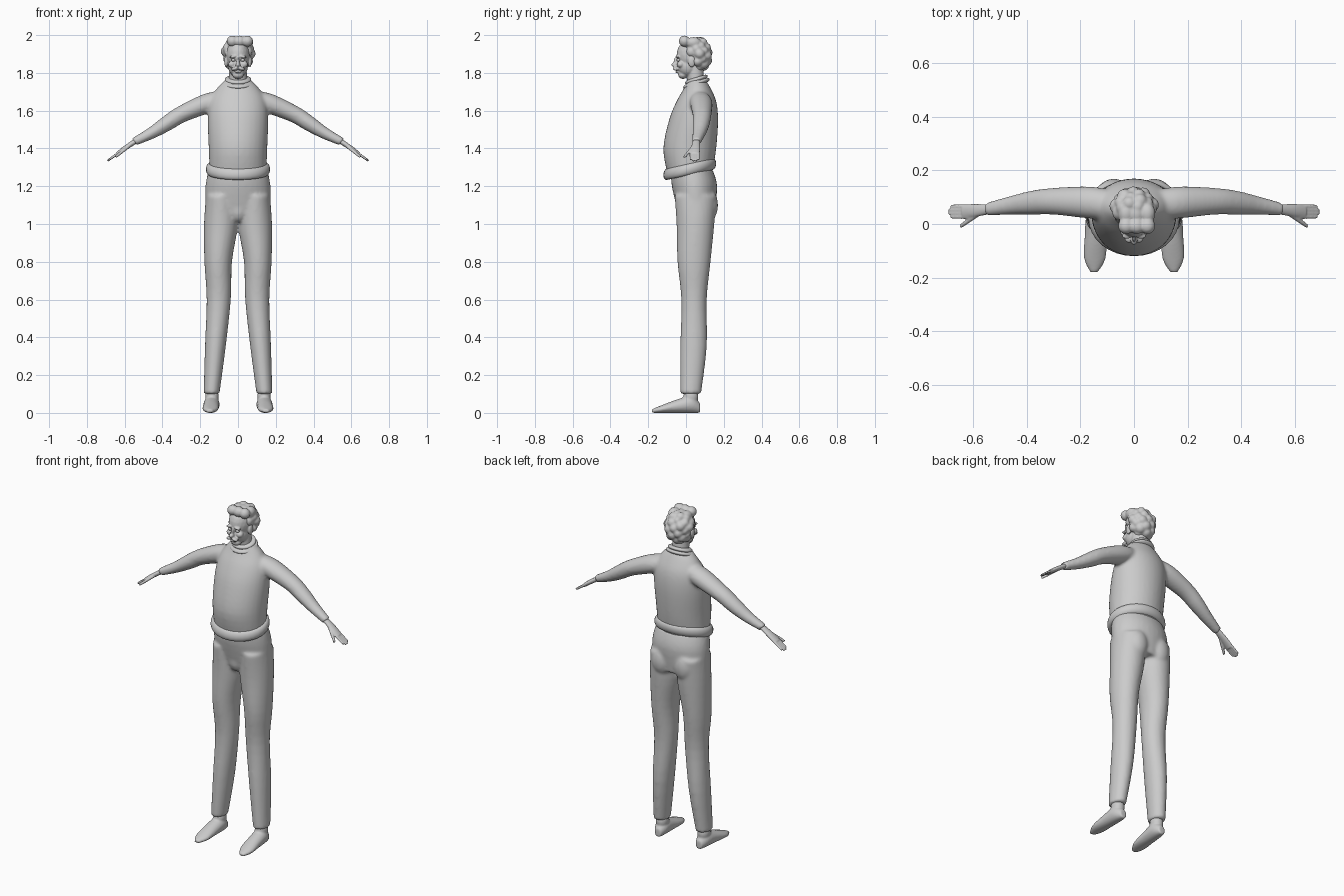
import bpy, bmesh, math, random
from mathutils import Vector, Matrix

cube = bpy.data.objects.get("Cube")
if cube:
    bpy.data.objects.remove(cube, do_unlink=True)

grey = (.6, .6, .6, 1)
clay = bpy.data.materials.new("plain grey")
clay.use_nodes = True
clay.diffuse_color = grey
clay.node_tree.nodes["Principled BSDF"].inputs["Base Color"].default_value = grey

across, depthwise, upright = Vector((1, 0, 0)), Vector((0, 1, 0)), Vector((0, 0, 1))
hand_normal = Vector((.57, 0, .82))
sides = {"left": 1, "right": -1}


def ring(x=0, y=0, z=0, wide=0, deep=0):
    return Vector((x, y, z, wide, deep))


def level(z, width, front, back, x=0):
    """Horizontal cross-section given by its front and back limits."""
    return ring(x, (front + back) / 2, z, width, (back - front) / 2)


def round_ring(x, y, z, size, flat=.9):
    return ring(x, y, z, size, size * flat)


def spline(rings, steps=4):
    """Pass a smooth curve through the given cross-sections."""
    padded = [rings[0], *rings, rings[-1]]
    for a, b, c, d in zip(padded, padded[1:], padded[2:], padded[3:]):
        for step in range(steps):
            t = step / steps
            bend = (2 * a - 5 * b + 4 * c - d) * t + (3 * b - a - 3 * c + d) * t * t
            yield b + (c - a + bend) * t / 2
    yield rings[-1]


def loft(bm, rings, u=across, v=depthwise, side=1, count=32):
    """Skin elliptical rings spanned by u and v; side -1 mirrors them."""
    loops = []
    for x, y, z, wide, deep in spline(rings):
        loop = []
        for i in range(count):
            angle = math.tau * i / count
            p = Vector((x, y, z)) + u * wide * math.cos(angle) + v * deep * math.sin(angle)
            loop.append(bm.verts.new((p.x * side, p.y, p.z)))
        loops.append(loop)
    for low, high in zip(loops, loops[1:]):
        for i in range(count):
            bm.faces.new((low[i - 1], low[i], high[i], high[i - 1]))
    bm.faces.new(loops[0])
    bm.faces.new(loops[-1])


def band(bm, y, z, half_height, width, depth, bulge, slope):
    """Rolled fabric edge, higher at the back."""
    rings = []
    for step in range(-4, 5):
        angle = step * math.pi / 8
        swell = bulge * math.cos(angle)
        rings.append(ring(0, y, z + half_height * math.sin(angle), width + swell, depth + swell))
    loft(bm, rings, v=depthwise + upright * slope)


def blob(bm, x, y, z, size, tilt=0):
    matrix = (Matrix.Translation((x, y, z)) @ Matrix.Rotation(tilt, 4, 'Y')
              @ Matrix.Diagonal((*size, 1)))
    bmesh.ops.create_icosphere(bm, subdivisions=3, radius=1, matrix=matrix)


def finish(bm, name, voxel=0, soften=4):
    """Make the object; a voxel size fuses overlapping pieces into one skin."""
    bmesh.ops.recalc_face_normals(bm, faces=bm.faces)
    for face in bm.faces:
        face.smooth = True
    mesh = bpy.data.meshes.new(name)
    bm.to_mesh(mesh)
    bm.free()
    mesh.materials.append(clay)
    part = bpy.data.objects.new(name, mesh)
    bpy.context.collection.objects.link(part)
    if voxel:
        fuse = part.modifiers.new("Fuse", 'REMESH')
        fuse.mode, fuse.voxel_size, fuse.use_smooth_shade = 'VOXEL', voxel, True
        smooth = part.modifiers.new("Soften", 'SMOOTH')
        smooth.factor, smooth.iterations = .5, soften


# Sweater: torso and sleeves
bm = bmesh.new()
loft(bm, [level(z=1.27, width=.15, front=-.1, back=.14),
          level(z=1.4, width=.155, front=-.12, back=.16),
          level(z=1.55, width=.16, front=-.09, back=.17),
          level(z=1.65, width=.15, front=-.05, back=.16),
          level(z=1.72, width=.11, front=-.01, back=.13),
          level(z=1.77, width=.06, front=.01, back=.1)])
for side in sides.values():
    loft(bm, [round_ring(x=.07, y=.07, z=1.67, size=.05),
              round_ring(x=.16, y=.08, z=1.64, size=.06),
              round_ring(x=.3, y=.085, z=1.58, size=.05),
              round_ring(x=.38, y=.08, z=1.53, size=.045),
              round_ring(x=.46, y=.07, z=1.48, size=.035),
              round_ring(x=.55, y=.055, z=1.435, size=.025)],
         u=depthwise, v=hand_normal, side=side)
finish(bm, "sweater", voxel=.009, soften=6)

# Sweater hem and double collar
bm = bmesh.new()
band(bm, y=.02, z=1.29, half_height=.03, width=.15, depth=.12, bulge=.02, slope=.22)
finish(bm, "sweater_hem")
bm = bmesh.new()
band(bm, y=.055, z=1.745, half_height=.012, width=.06, depth=.05, bulge=.02, slope=.3)
band(bm, y=.055, z=1.765, half_height=.012, width=.05, depth=.04, bulge=.02, slope=.3)
finish(bm, "collar")

# Trousers: hips, seat and legs
bm = bmesh.new()
loft(bm, [level(z=1.29, width=.155, front=-.08, back=.14),
          level(z=1.2, width=.172, front=-.075, back=.165),
          level(z=1.05, width=.172, front=-.04, back=.15)])
blob(bm, x=0, y=-.01, z=1.08, size=(.05, .04, .07))
for side in sides.values():
    blob(bm, x=side * .075, y=.1, z=1.1, size=(.07, .07, .1))
    loft(bm, [level(x=.09, z=1.15, width=.08, front=-.06, back=.16),
              level(x=.09, z=1, width=.09, front=-.05, back=.15),
              level(x=.105, z=.8, width=.073, front=-.045, back=.13),
              level(x=.102, z=.6, width=.064, front=-.025, back=.11),
              level(x=.12, z=.35, width=.055, front=-.03, back=.11),
              level(x=.14, z=.1, width=.042, front=-.03, back=.08)], side=side)
finish(bm, "trousers", voxel=.009, soften=6)


def shoe_ring(y, width, height):
    return ring(.14 - y / 20, y, height / 2, width, height / 2)


def finger(bm, start, end, thick, side):
    """Tapered digit between two points."""
    rings = [round_ring(*start, thick), round_ring(*start.lerp(end, .9), thick * .85),
             round_ring(*end, thick / 2)]
    loft(bm, rings, u=depthwise, v=hand_normal, side=side, count=12)


for label, side in sides.items():
    # Shoe with its ankle
    bm = bmesh.new()
    loft(bm, [shoe_ring(y=.075, width=.02, height=.05),
              shoe_ring(y=.03, width=.04, height=.09),
              shoe_ring(y=-.05, width=.042, height=.07),
              shoe_ring(y=-.13, width=.04, height=.04),
              shoe_ring(y=-.18, width=.015, height=.02)], v=upright, side=side)
    blob(bm, x=side * .138, y=.026, z=.085, size=(.036, .04, .05))
    finish(bm, label + "_shoe", voxel=.006, soften=3)

    # Hand: palm, four fingers and thumb
    bm = bmesh.new()
    loft(bm, [round_ring(x=.53, y=.056, z=1.447, size=.017, flat=.8),
              round_ring(x=.6, y=.05, z=1.4, size=.025, flat=.5),
              round_ring(x=.64, y=.046, z=1.37, size=.026, flat=.4)],
         u=depthwise, v=hand_normal, side=side)
    for index in range(4):
        y = .046 + (index - 1.5) * .013
        reach = .08 - .007 * abs(index - 1.5)
        knuckle = Vector((.615, y, 1.388))
        finger(bm, knuckle, knuckle + Vector((reach, 0, reach * -.7)), .008, side)
    finger(bm, Vector((.57, .045, 1.418)), Vector((.648, -.008, 1.355)), .01, side)
    finish(bm, label + "_hand", voxel=.004, soften=2)

    # Eye
    bm = bmesh.new()
    blob(bm, x=side * .025, y=-.04, z=1.868, size=(.011, .01, .008))
    finish(bm, label + "_eye")

# Head: neck, skull, jaw, chin, nose, lip, then the paired features
bm = bmesh.new()
loft(bm, [level(z=1.72, width=.05, front=.01, back=.1),
          level(z=1.84, width=.045, front=0, back=.09)])
blob(bm, x=0, y=.035, z=1.895, size=(.064, .085, .085))
blob(bm, x=0, y=.01, z=1.835, size=(.053, .056, .058))
blob(bm, x=0, y=-.016, z=1.79, size=(.03, .026, .022))
blob(bm, x=0, y=-.052, z=1.86, size=(.008, .014, .025))
blob(bm, x=0, y=-.06, z=1.843, size=(.013, .018, .012))
blob(bm, x=0, y=-.045, z=1.805, size=(.018, .012, .006))
for side in sides.values():
    moustache, brow, cheek, ear = (.02, .018, .01), (.02, .012, .007), (.02, .02, .018), (.01, .02, .03)
    blob(bm, x=side * .017, y=-.053, z=1.823, size=moustache, tilt=side * .3)
    blob(bm, x=side * .026, y=-.044, z=1.886, size=brow, tilt=side * .2)
    blob(bm, x=side * .032, y=-.028, z=1.845, size=cheek)
    blob(bm, x=side * .063, y=.03, z=1.86, size=ear)
finish(bm, "head", voxel=.004, soften=3)

# Hair: unruly tufts spread over the scalp, leaving the face clear
random.seed(3)
bm = bmesh.new()
blob(bm, x=0, y=.065, z=1.905, size=(.074, .065, .07))
tufts = 44
for index in range(tufts):
    height = 1 - 2 * (index + .5) / tufts
    angle = index * math.pi * (3 - math.sqrt(5))
    spread = math.sqrt(1 - height * height)
    x, y = .066 * spread * math.cos(angle), .065 + .05 * spread * math.sin(angle)
    z = 1.9 + .07 * height
    if z > 1.825 and (y > .05 or z > 1.9 and y > .02):
        blob(bm, x, y, z, [random.uniform(.02, .032)] * 3)
for x in (-.03, .01, .05):
    blob(bm, x, y=-.008, z=1.968, size=(.03, .03, .03))
    blob(bm, x, y=.04, z=1.96, size=(.03, .04, .03))
finish(bm, "hair", voxel=.006)
